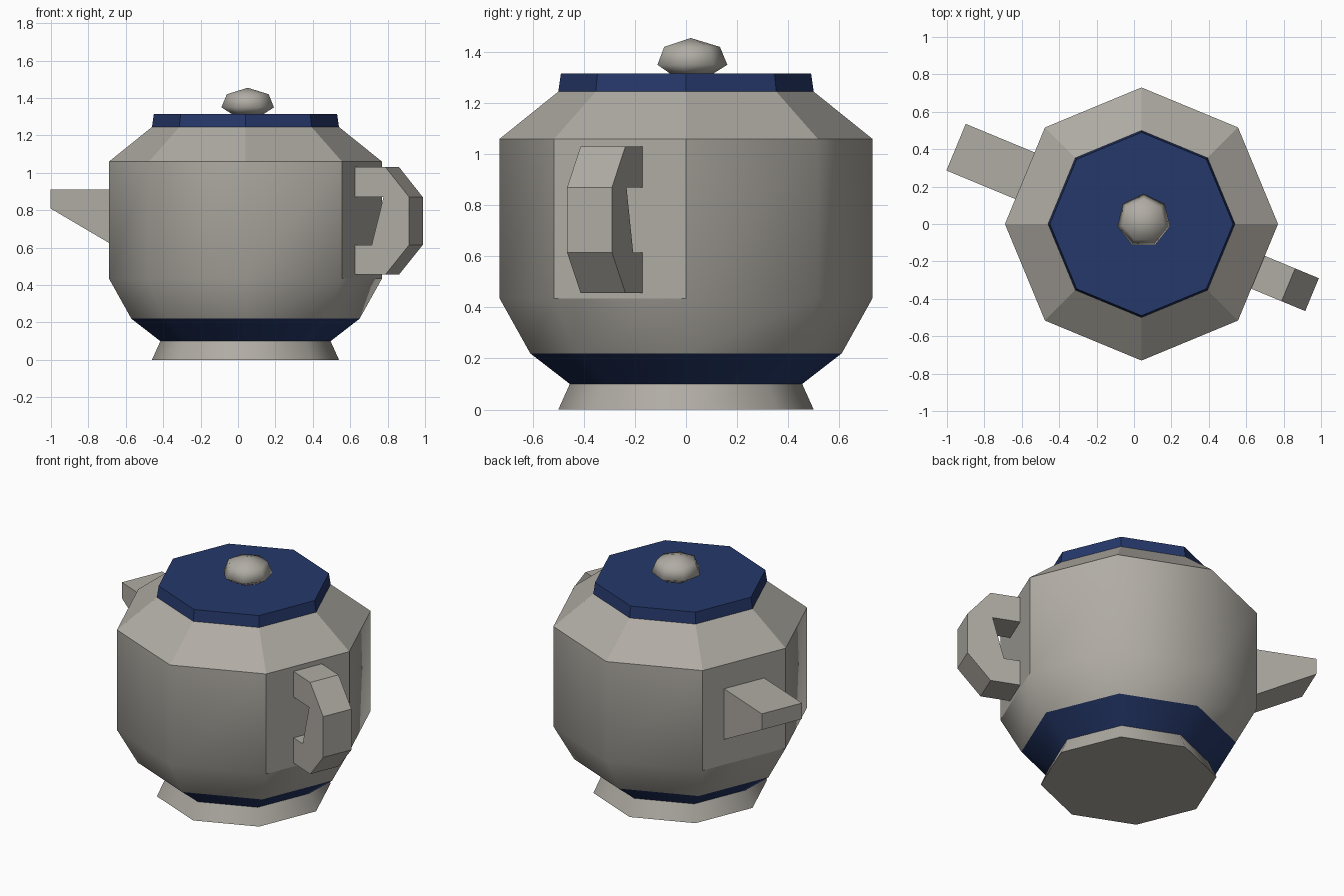
import bpy, bmesh, math
from mathutils import Vector

if "Cube" in bpy.data.objects:
    bpy.data.objects.remove(bpy.data.objects["Cube"])

CX = 0.04                                  # pot axis
AXIS = math.radians(-22.5)                 # handle direction, spout is opposite


def material(name, rgb):
    m = bpy.data.materials.new(name)
    m.diffuse_color = (*rgb, 1)
    m.use_nodes = True
    m.node_tree.nodes["Principled BSDF"].inputs["Base Color"].default_value = m.diffuse_color
    return m


GREY = material("warm_grey_glaze", (0.434, 0.412, 0.372))
BLUE = material("dark_blue_glaze", (0.0185, 0.0395, 0.144))


def finish(bm, name, mats):
    bmesh.ops.recalc_face_normals(bm, faces=bm.faces)
    me = bpy.data.meshes.new(name)
    bm.to_mesh(me)
    bm.free()
    for m in mats:
        me.materials.append(m)
    ob = bpy.data.objects.new(name, me)
    bpy.context.collection.objects.link(ob)
    return ob


def lathe(profile, sides, center, start=0.0):
    """Stack of polygon rings (radius, z), capped; radius 0 makes a point."""
    bm = bmesh.new()
    rings = []
    for r, z in profile:
        n = sides if r > 0 else 1
        rings.append([bm.verts.new((center[0] + r * math.cos(start + math.tau * i / sides),
                                    center[1] + r * math.sin(start + math.tau * i / sides), z))
                      for i in range(n)])
    for a, b in zip(rings, rings[1:]):
        for i in range(sides):
            j = (i + 1) % sides
            bm.faces.new((a[i], a[j], b[j], b[i]) if len(b) > 1 else (a[i], a[j], b[0]))
    bm.faces.new(rings[0][::-1])
    if len(rings[-1]) > 1:
        bm.faces.new(rings[-1])
    return bm


def slab(name, outline, half, angle):
    """Side outline (distance from axis, z) thickened sideways by half each way."""
    out = Vector((math.cos(angle), math.sin(angle), 0))
    side = Vector((-out.y, out.x, 0))
    bm = bmesh.new()
    left, right = [[bm.verts.new(Vector((CX, 0, z)) + out * d + side * s) for d, z in outline]
                   for s in (half, -half)]
    bm.faces.new(left)
    bm.faces.new(right[::-1])
    n = len(outline)
    for i in range(n):
        j = (i + 1) % n
        bm.faces.new((left[i], right[i], right[j], left[j]))
    return finish(bm, name, [GREY])


# Body with foot, blue band, smooth belly and faceted shoulder
bm = lathe([(0.5, 0), (0.455, 0.1), (0.61, 0.22), (0.73, 0.435), (0.73, 1.06), (0.5, 1.245)],
           8, (CX, 0))
for f in bm.faces:
    c = f.calc_center_median()
    f.material_index = int(0.1 < c.z < 0.22)
    belly = 0.435 < c.z < 1.06
    along = abs((c.x - CX) * math.cos(AXIS) + c.y * math.sin(AXIS))
    # the two belly panels carrying handle and spout stay flat
    f.smooth = 0.01 < c.z < 1.06 and not (belly and along > 0.6)
for e in bm.edges:
    za, zb = (v.co.z for v in e.verts)
    if abs(za - zb) < 1e-4 and za < 0.3:
        e.smooth = False
finish(bm, "pot_body", [GREY, BLUE])

# Lid
finish(lathe([(0.5, 1.245), (0.49, 1.315)], 8, (CX, 0)), "lid", [BLUE])

# Knob
bm = lathe([(0.08, 1.31), (0.144, 1.35), (0.115, 1.42), (0, 1.455)], 7, (0.052, 0.018), math.pi / 2)
for f in bm.faces:
    f.smooth = True
finish(bm, "lid_knob", [GREY])

# Handle and spout
slab("handle", [(0.66, 1.03), (0.85, 1.03), (0.987, 0.87), (0.987, 0.615), (0.85, 0.457),
                (0.66, 0.457), (0.66, 0.615), (0.77, 0.615), (0.838, 0.87), (0.66, 0.87)],
     0.095, AXIS)
slab("spout", [(0.66, 0.91), (1.073, 0.91), (1.073, 0.81), (0.66, 0.585)], 0.135, AXIS + math.pi)
